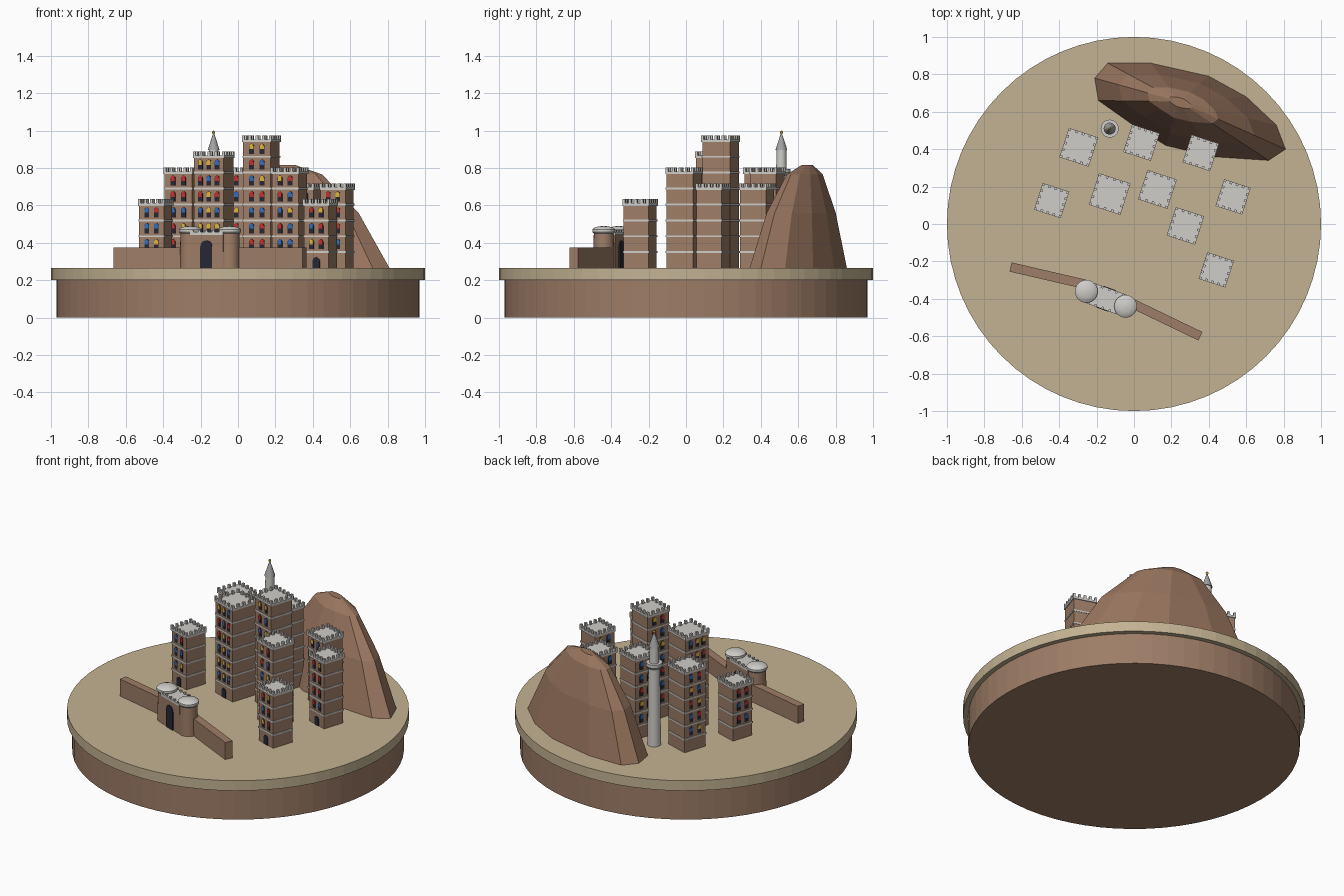
import bpy, bmesh, math, random
from mathutils import Matrix, Vector

random.seed(4)
if "Cube" in bpy.data.objects:
    bpy.data.objects.remove(bpy.data.objects["Cube"], do_unlink=True)


def material(name, rgb):
    m = bpy.data.materials.new(name)
    m.use_nodes = True
    m.diffuse_color = (*rgb, 1)
    m.node_tree.nodes["Principled BSDF"].inputs["Base Color"].default_value = (*rgb, 1)
    return m


BRICK = material("brown_brick", (.34, .205, .135))
ROCK = material("mountain_rock", (.32, .18, .115))
SAND = material("sand", (.55, .45, .29))
STONE = material("pale_stone", (.62, .61, .58))
SLATE = material("grey_slate", (.36, .36, .36))
DARK = material("dark_opening", (.02, .02, .035))
RED = material("red_glass", (.55, .03, .025))
BLUE = material("blue_glass", (.03, .15, .5))
YELLOW = material("golden_yellow", (.75, .46, .04))
GLASS = [RED, BLUE, YELLOW]
GROUND = .265
STOREY = .085


def finish(name, bm, mats, place=None, smooth=False):
    bmesh.ops.recalc_face_normals(bm, faces=bm.faces[:])
    me = bpy.data.meshes.new(name)
    bm.to_mesh(me)
    bm.free()
    for m in mats:
        me.materials.append(m)
    ob = bpy.data.objects.new(name, me)
    bpy.context.collection.objects.link(ob)
    if place:
        ob.matrix_world = place
    if smooth:
        bpy.ops.object.select_all(action='DESELECT')
        ob.select_set(True)
        bpy.context.view_layer.objects.active = ob
        bpy.ops.object.shade_smooth_by_angle(angle=math.radians(35))
    return ob


def box(bm, centre, size):
    mat = Matrix.Translation(centre) @ Matrix.Diagonal((*size, 1))
    bmesh.ops.create_cube(bm, size=1, matrix=mat)


def lathe(name, profile, mat, x=0, y=0, sides=24, smooth=True):
    """Revolve (radius, height) pairs around a vertical axis."""
    bm = bmesh.new()
    rings = [[bm.verts.new((r * math.cos(2 * math.pi * i / sides),
                            r * math.sin(2 * math.pi * i / sides), z))
              for i in range(sides)] for r, z in profile]
    bridge(bm, rings)
    return finish(name, bm, [mat], Matrix.Translation((x, y, 0)), smooth)


def bridge(bm, rings):
    n = len(rings[0])
    for a, b in zip(rings, rings[1:]):
        for i in range(n):
            j = (i + 1) % n
            bm.faces.new((a[i], a[j], b[j], b[i]))
    bm.faces.new(rings[0][::-1])
    bm.faces.new(rings[-1])


def arch(bm, frame, x, z, w, h, depth, index):
    """Round-topped plate on the plane y = 0 of a frame, facing -y."""
    r = w / 2
    pts = [(-r, 0), (r, 0)]
    pts += [(r * math.cos(a), h - r + r * math.sin(a))
            for a in (math.pi * k / 6 for k in range(7))]
    front = [bm.verts.new(frame @ Vector((x + px, -depth, z + pz))) for px, pz in pts]
    back = [bm.verts.new(frame @ Vector((x + px, 0, z + pz))) for px, pz in pts]
    before = set(bm.faces)
    bridge(bm, [front, back])
    for f in set(bm.faces) - before:
        f.material_index = index


def merlons(bm, w, d, z, count, size, height):
    for i in range(count):
        t = i / (count - 1) - .5
        for s in (-.5, .5):
            box(bm, (t * w, s * d, z + height / 2), (size, size, height))
            if 0 < i < count - 1:
                box(bm, (s * w, t * d, z + height / 2), (size, size, height))


def tower(name, x, y, w, floors, columns=2):
    place = Matrix.Translation((x, y, GROUND)) @ Matrix.Rotation(math.radians(-18), 4, 'Z')
    top = floors * STOREY
    bm = bmesh.new()
    box(bm, (0, 0, top / 2), (w, w, top))
    finish(name + "_body", bm, [BRICK], place)

    # Storey bands, roof slab and battlements
    bm = bmesh.new()
    for i in range(1, floors):
        box(bm, (0, 0, i * STOREY), (w + .006, w + .006, .01))
    box(bm, (0, 0, top), (w + .01, w + .01, .014))
    merlons(bm, w - .004, w - .004, top, 5, .014, .028)
    finish(name + "_bands_and_battlements", bm, [STONE], place)

    # Front and side windows with coloured upper glass, plus a door
    bm = bmesh.new()
    pitch = w * (.38 if columns == 2 else .28)
    for turn in (0, -math.pi / 2):
        frame = Matrix.Rotation(turn, 4, 'Z') @ Matrix.Translation((0, -w / 2, 0))
        for level in range(1, floors):
            for c in range(columns):
                px = (c - (columns - 1) / 2) * pitch
                z = level * STOREY + .016
                arch(bm, frame, px, z, .026, .054, .003, 0)
                arch(bm, frame, px, z + .025, .022, .027, .005, random.randint(1, 3))
        if turn == 0:
            arch(bm, frame, 0, 0, .04, .058, .004, 0)
    finish(name + "_windows", bm, [DARK] + GLASS, place)


# Round stand
lathe("stand_base", [(.97, 0), (.97, .2)], BRICK, sides=64, smooth=False)
lathe("stand_top", [(1, .2), (1, GROUND)], SAND, sides=64, smooth=False)

# Tower houses
HOUSES = [(-.295, .41, .155, 6, 2), (.04, .435, .145, 6, 2), (.357, .38, .145, 5, 2),
          (-.44, .125, .14, 4, 2), (-.13, .16, .167, 7, 3), (.125, .185, .155, 8, 2),
          (.275, -.01, .15, 6, 2), (.53, .145, .14, 5, 2), (.44, -.245, .14, 4, 2)]
for n, house in enumerate(HOUSES, 1):
    tower("tower_house_%d" % n, *house)

# Mountain: an uneven outline shrinking towards the peak
OUTLINE = [(-.21, .78), (-.19, .66), (-.02, .54), (.17, .42), (.42, .36), (.72, .34),
           (.81, .40), (.76, .53), (.60, .68), (.40, .79), (.09, .86), (-.14, .86)]
PEAK = Vector((.24, .655))
bm = bmesh.new()
rings = []
for scale, z in [(1, GROUND), (.71, .56), (.37, .765), (.12, .815)]:
    pts = [PEAK + (Vector(p) - PEAK) * scale for p in OUTLINE]
    rings.append([bm.verts.new((p.x, p.y, z)) for p in pts])
bridge(bm, rings)
bmesh.ops.poke(bm, faces=[f for f in bm.faces if len(f.verts) > 4 and f.calc_center_median().z > .8])
finish("mountain", bm, [ROCK])

# Slender prayer tower
MX, MY = -.13, .51
lathe("minaret_shaft", [(.04, GROUND), (.034, .77)], STONE, MX, MY)
lathe("minaret_balcony", [(.036, .76), (.048, .775), (.048, .795)], STONE, MX, MY)
lathe("minaret_upper_shaft", [(.028, .79), (.026, .9)], STONE, MX, MY)
lathe("minaret_spire", [(.032, .895), (.003, .985)], SLATE, MX, MY)
lathe("minaret_finial", [(.002, .978), (.008, .988), (.008, .993), (.002, 1)], YELLOW, MX, MY, 12)

# Gate towers with shallow domes
for side, gx, gy in [("right", -.255, -.36), ("left", -.045, -.44)]:
    lathe(side + "_gate_tower", [(.056, GROUND), (.053, .455)], BRICK, gx, gy)
    lathe(side + "_gate_cap", [(.054, .45), (.061, .458), (.061, .472), (.052, .48),
                               (.03, .487), (.005, .49)], STONE, gx, gy)

# Gatehouse with arched opening on both faces
gate = Matrix.Translation((-.15, -.4, GROUND)) @ Matrix.Rotation(math.radians(-20), 4, 'Z')
bm = bmesh.new()
box(bm, (0, 0, .09), (.19, .11, .18))
finish("gatehouse", bm, [BRICK], gate)
bm = bmesh.new()
box(bm, (0, 0, .185), (.19, .116, .014))
merlons(bm, .16, .104, .19, 5, .013, .014)
finish("gatehouse_roof", bm, [STONE], gate)
bm = bmesh.new()
for turn in (0, math.pi):
    frame = Matrix.Rotation(turn, 4, 'Z') @ Matrix.Translation((0, -.055, 0))
    arch(bm, frame, 0, 0, .066, .148, .006, 0)
finish("gate_opening", bm, [DARK], gate)

# City walls
for side, a, b in [("right", (-.66, -.23), (-.25, -.325)), ("left", (-.03, -.415), (.355, -.6))]:
    a, b = Vector(a), Vector(b)
    mid, run = (a + b) / 2, b - a
    bm = bmesh.new()
    box(bm, (0, 0, .055), (run.length, .05, .11))
    place = Matrix.Translation((mid.x, mid.y, GROUND)) @ Matrix.Rotation(math.atan2(run.y, run.x), 4, 'Z')
    finish(side + "_city_wall", bm, [BRICK], place)
